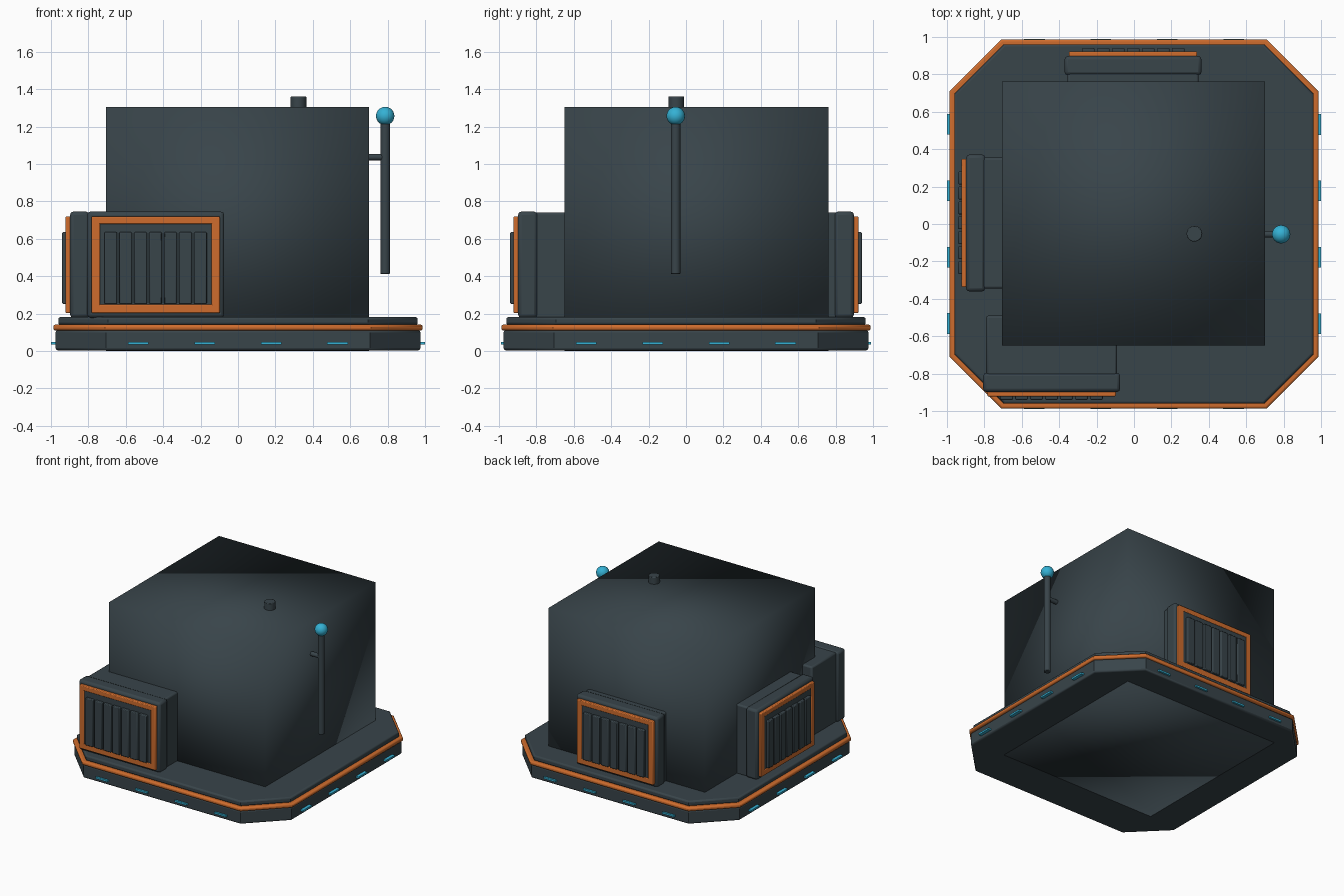
import bpy, bmesh, math
from mathutils import Matrix, Vector

if "Cube" in bpy.data.objects:
    bpy.data.objects.remove(bpy.data.objects["Cube"])


def material(name, rgb):
    m = bpy.data.materials.new(name)
    m.diffuse_color = (*rgb, 1)
    m.use_nodes = True
    m.node_tree.nodes["Principled BSDF"].inputs["Base Color"].default_value = m.diffuse_color
    return m


SLATE = material("dark slate", (0.040, 0.058, 0.068))
ORANGE = material("orange trim", (0.62, 0.150, 0.026))
CYAN = material("cyan glow", (0.035, 0.44, 0.66))


def finish(name, bm, mat, bevel=0.0, segments=2, matrix=None, smooth=True):
    if matrix:
        bm.transform(matrix)
    bmesh.ops.recalc_face_normals(bm, faces=bm.faces)
    me = bpy.data.meshes.new(name)
    bm.to_mesh(me)
    bm.free()
    ob = bpy.data.objects.new(name, me)
    bpy.context.collection.objects.link(ob)
    me.materials.append(mat)
    if bevel:
        mod = ob.modifiers.new("bevel", "BEVEL")
        mod.width, mod.segments = bevel, segments
        mod.limit_method, mod.angle_limit = "ANGLE", math.radians(50)
    if smooth:
        bpy.context.view_layer.objects.active = ob
        ob.select_set(True)
        bpy.ops.object.shade_smooth_by_angle(angle=math.radians(35))
        ob.select_set(False)
    return ob


def box(name, lo, hi, mat, bevel=0.0, matrix=None, smooth=True):
    bm = bmesh.new()
    bmesh.ops.create_cube(bm, size=1)
    lo, hi = Vector(lo), Vector(hi)
    for v in bm.verts:
        v.co = (lo + hi) / 2 + v.co * (hi - lo)
    return finish(name, bm, mat, bevel, 2, matrix, smooth)


def octagon(name, half, corner, z0, z1, mat, bevel):
    bm = bmesh.new()
    pts = []
    for sx, sy in ((1, 1), (-1, 1), (-1, -1), (1, -1)):
        pair = [(sx * half, sy * corner), (sx * corner, sy * half)]
        pts += pair if sx * sy > 0 else pair[::-1]
    face = bm.faces.new([bm.verts.new((x, y, z0)) for x, y in pts])
    ext = bmesh.ops.extrude_face_region(bm, geom=[face])
    verts = [g for g in ext["geom"] if isinstance(g, bmesh.types.BMVert)]
    bmesh.ops.translate(bm, verts=verts, vec=(0, 0, z1 - z0))
    return finish(name, bm, mat, bevel, 3)


def cylinder(name, a, b, radius, mat, sides=24):
    a, b = Vector(a), Vector(b)
    bm = bmesh.new()
    bmesh.ops.create_cone(bm, cap_ends=True, segments=sides, radius1=radius,
                          radius2=radius, depth=(b - a).length)
    rot = (b - a).to_track_quat("Z", "Y").to_matrix().to_4x4()
    return finish(name, bm, mat, 0.004, 2, Matrix.Translation((a + b) / 2) @ rot)


# Stepped octagonal base
octagon("base_plinth", 0.975, 0.705, 0.004, 0.112, SLATE, 0.012)
octagon("base_trim_band", 0.987, 0.71, 0.11, 0.142, ORANGE, 0.012)
octagon("base_top_slab", 0.96, 0.695, 0.14, 0.182, SLATE, 0.012)

# Main block, softly shaded over its corners
block = box("main_block", (-0.705, -0.65, 0), (0.70, 0.763, 1.305), SLATE, smooth=False)
block.data.polygons.foreach_set("use_smooth", [True] * 6)

# Light strips along each side of the base
for side in range(4):
    turn = Matrix.Rotation(side * math.pi / 2, 4, "Z")
    reach = 1.0 if side % 2 else 0.99
    for i in range(4):
        x = -0.533 + i * 0.355
        box("base_light", (x - 0.055, -reach, 0.034), (x + 0.055, -0.96, 0.048),
            CYAN, matrix=turn)


# Vent unit: duct, housing, trim plate, grille panel and slats
def vent(label, angle, shift):
    m = Matrix.Rotation(angle, 4, "Z") @ Matrix.Translation((shift, 0, 0))
    box(label + "_duct", (-0.35, -0.81, 0.175), (0.35, -0.49, 0.742), SLATE, 0.012, m)
    box(label + "_housing", (-0.366, -0.898, 0.178), (0.366, -0.795, 0.746), SLATE, 0.018, m)
    # Rectangular trim frame
    y0, y1 = -0.922, -0.89
    for sx in (-1, 1):
        a, b = sorted((sx * 0.343, sx * 0.298))
        box(label + "_trim_side", (a, y0, 0.203), (b, y1, 0.72), ORANGE, 0.006, m)
    for z0, z1 in ((0.203, 0.250), (0.680, 0.72)):
        box(label + "_trim_rail", (-0.34, y0, z0), (0.34, y1, z1), ORANGE, 0.006, m)
    box(label + "_grille_panel", (-0.30, -0.918, 0.247), (0.30, -0.89, 0.683), SLATE, matrix=m)
    for i in range(7):
        x = -0.241 + i * 0.080
        box(label + "_slat", (x - 0.034, -0.94, 0.252), (x + 0.034, -0.91, 0.636),
            SLATE, 0.006, m)


vent("front_vent", 0, -0.44)
vent("left_vent", -math.pi / 2, -0.005)
vent("back_vent", math.pi, 0.005)

# Antenna mast with bracket and beacon
cylinder("antenna_mast", (0.787, -0.055, 0.412), (0.787, -0.055, 1.23), 0.025, SLATE)
cylinder("antenna_bracket", (0.69, -0.055, 1.037), (0.787, -0.055, 1.037), 0.018, SLATE, 16)
bm = bmesh.new()
bmesh.ops.create_uvsphere(bm, u_segments=24, v_segments=16, radius=0.049)
finish("antenna_beacon", bm, CYAN, matrix=Matrix.Translation((0.787, -0.055, 1.257)))

# Roof exhaust stub
cylinder("roof_stub", (0.323, -0.052, 1.29), (0.323, -0.052, 1.361), 0.042, SLATE)
